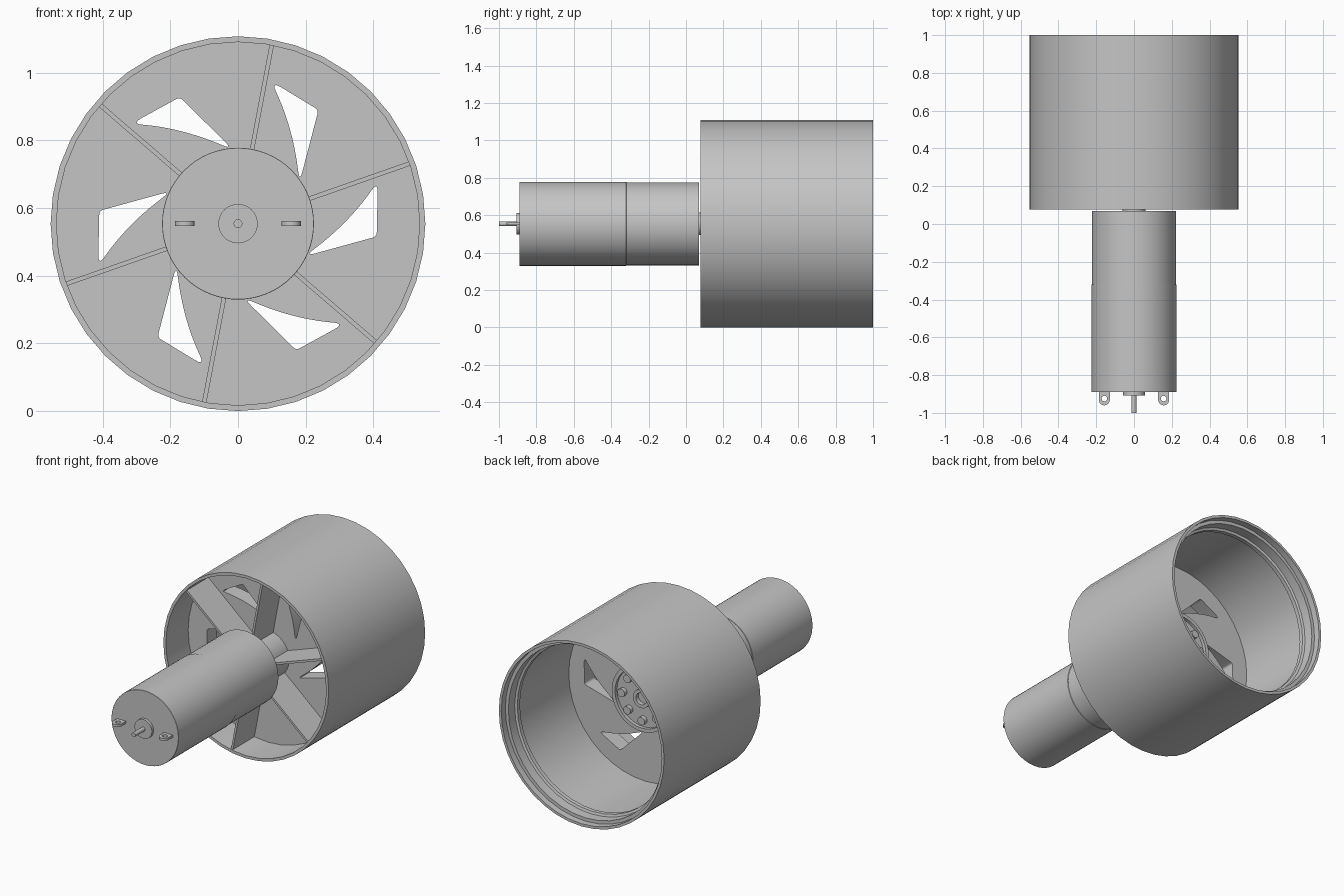
import bpy, bmesh, math
from mathutils import Vector, Matrix

cube = bpy.data.objects.get("Cube")
if cube:
    bpy.data.objects.remove(cube, do_unlink=True)

AXIS_Z = 0.554
WHEEL_R = 0.554
RIB_ANGLE = math.radians(79.3)
WEB_FRONT, WEB_BACK = 0.29, 0.385

grey = bpy.data.materials.new("plain grey")
grey.use_nodes = True
grey.diffuse_color = (0.56, 0.56, 0.56, 1)
grey.node_tree.nodes["Principled BSDF"].inputs["Base Color"].default_value = (0.56, 0.56, 0.56, 1)


def finish(ob):
    """Give an object its material and smooth its shallow edges."""
    ob.data.materials.clear()
    ob.data.materials.append(grey)
    bpy.ops.object.select_all(action="DESELECT")
    ob.select_set(True)
    bpy.context.view_layer.objects.active = ob
    bpy.ops.object.shade_smooth_by_angle(angle=math.radians(32))
    return ob


def from_bmesh(name, bm, location=(0, 0, AXIS_Z)):
    bmesh.ops.recalc_face_normals(bm, faces=bm.faces)
    mesh = bpy.data.meshes.new(name)
    bm.to_mesh(mesh)
    bm.free()
    ob = bpy.data.objects.new(name, mesh)
    ob.location = location
    bpy.context.collection.objects.link(ob)
    return finish(ob)


def lathe(name, profile, steps=64, closed=False, location=(0, 0, AXIS_Z)):
    """Spin a (radius, y) profile round the y axis."""
    bm = bmesh.new()
    verts = [bm.verts.new((r, y, 0)) for r, y in profile]
    ends = verts[1:] + verts[:1] if closed else verts[1:]
    edges = [bm.edges.new(pair) for pair in zip(verts, ends)]
    bmesh.ops.spin(bm, geom=verts + edges, cent=(0, 0, 0), axis=(0, 1, 0),
                   angle=math.tau, steps=steps, use_merge=True)
    bmesh.ops.remove_doubles(bm, verts=bm.verts, dist=1e-5)
    return from_bmesh(name, bm, location)


def plate(name, loops, thickness, location, flat=False):
    """Extrude a filled outline with holes; flat keeps it in the ground plane."""
    curve = bpy.data.curves.new(name, "CURVE")
    curve.dimensions = "2D"
    curve.fill_mode = "BOTH"
    curve.extrude = thickness / 2
    for loop in loops:
        spline = curve.splines.new("POLY")
        spline.points.add(len(loop) - 1)
        for point, co in zip(spline.points, loop):
            point.co = (co[0], co[1], 0, 1)
        spline.use_cyclic_u = True
    ob = bpy.data.objects.new(name, curve)
    bpy.context.collection.objects.link(ob)
    ob.location = location
    if not flat:
        ob.rotation_euler.x = math.pi / 2
    bpy.ops.object.select_all(action="DESELECT")
    ob.select_set(True)
    bpy.context.view_layer.objects.active = ob
    bpy.ops.object.convert(target="MESH")
    return finish(bpy.context.object)


def arc(cx, cy, r, start=0, end=math.tau, n=36):
    return [(cx + r * math.cos(start + (end - start) * i / n),
             cy + r * math.sin(start + (end - start) * i / n)) for i in range(n)]


def rounded_corner(prev, corner, nxt, r=0.034):
    """Soften a corner with a short quadratic curve."""
    c = Vector(corner)
    a = c + (Vector(prev) - c).normalized() * r
    b = c + (Vector(nxt) - c).normalized() * r
    return [tuple((1 - t) ** 2 * a + 2 * t * (1 - t) * c + t * t * b)
            for t in (i / 5 for i in range(6))]


def bow_window():
    """Three-cornered window with one bowed side."""
    top, outer, inner = (0.098, 0.421), (0.238, 0.336), (0.182, 0.122)
    handle = Vector((0.162, 0.285))
    loop = rounded_corner(handle, top, outer)
    loop += rounded_corner(top, outer, inner, 0.012)
    loop += rounded_corner(outer, inner, handle)
    a, b = Vector(loop[-1]), Vector(loop[0])
    loop += [tuple((1 - t) ** 2 * a + 2 * t * (1 - t) * handle + t * t * b)
             for t in (i / 10 for i in range(1, 10))]
    return loop


def turned(loop, angle):
    rot = Matrix.Rotation(angle, 2)
    return [tuple(rot @ Vector(p)) for p in loop]


# Wheel shell with a rebate and a low ridge inside the back opening
lathe("wheel_shell", [
    (WHEEL_R, 0.077), (WHEEL_R, 1.0), (0.538, 1.0), (0.538, 0.96), (0.518, 0.96),
    (0.518, 0.9), (0.504, 0.895), (0.504, 0.87), (0.516, 0.86), (0.516, 0.35),
    (0.537, 0.35), (0.537, 0.077)], steps=40, closed=True)

# Web disc with six windows
windows = [turned(bow_window(), k * math.tau / 6) for k in range(6)]
plate("web_disc", [arc(0, 0, 0.538, n=40)] + windows, WEB_BACK - WEB_FRONT,
      (0, (WEB_FRONT + WEB_BACK) / 2, AXIS_Z))

# Radial ribs between hub and shell
for k in range(6):
    bm = bmesh.new()
    bmesh.ops.create_cube(bm, size=1)
    bmesh.ops.scale(bm, vec=(0.43, 0.21, 0.013), verts=bm.verts)
    bmesh.ops.translate(bm, vec=(0.325, 0.19, 0), verts=bm.verts)
    turn = Matrix.Rotation(-(RIB_ANGLE + k * math.tau / 6), 3, "Y")
    bmesh.ops.rotate(bm, cent=(0, 0, 0), matrix=turn, verts=bm.verts)
    from_bmesh(f"rib_{k + 1}", bm)

# Hub, its back flange with a raised edge, and the bolts
lathe("hub", [(0, 0.1), (0.14, 0.1), (0.14, 0.38), (0, 0.38)], steps=40)
lathe("hub_flange", [(0, 0.405), (0.178, 0.405), (0.178, 0.425), (0.2, 0.425),
                     (0.2, 0.37), (0, 0.37)], steps=48)
lathe("hub_collar", [(0.035, 0.4), (0.035, 0.43), (0.055, 0.43), (0.055, 0.4)],
      steps=32, closed=True)
for k in range(8):
    a = k * math.tau / 8
    lathe(f"hub_bolt_{k + 1}", [(0, 0.4), (0.024, 0.4), (0.024, 0.43), (0, 0.43)],
          steps=16, location=(0.135 * math.cos(a), 0, AXIS_Z + 0.135 * math.sin(a)))

# Motor can, gearbox and shafts
lathe("motor_can", [(0, -0.89), (0.2235, -0.89), (0.2245, -0.889), (0.2245, -0.321),
                    (0.2225, -0.319), (0, -0.319)])
lathe("gearbox", [(0, -0.319), (0.222, -0.319), (0.222, 0.069), (0.221, 0.07), (0, 0.07)])
lathe("gearbox_boss", [(0, 0.06), (0.06, 0.06), (0.06, 0.11), (0, 0.11)], steps=32)
lathe("front_boss", [(0, -0.88), (0.058, -0.88), (0.058, -0.907), (0, -0.907)], steps=32)
lathe("front_shaft", [(0, -0.9), (0.013, -0.9), (0.013, -1.0), (0, -1.0)], steps=20)

# Terminal tabs with eyelets
for side, x in (("left", 0.157), ("right", -0.157)):
    outline = [(0.029, 0.04)] + [(-0.029, 0.04)] + arc(0, -0.01, 0.029, math.pi, math.tau, 12)
    outline.append((0.029, -0.01))
    plate(f"{side}_terminal", [outline, arc(0, -0.003, 0.015, n=16)], 0.015,
          (x, -0.921, AXIS_Z), flat=True)
